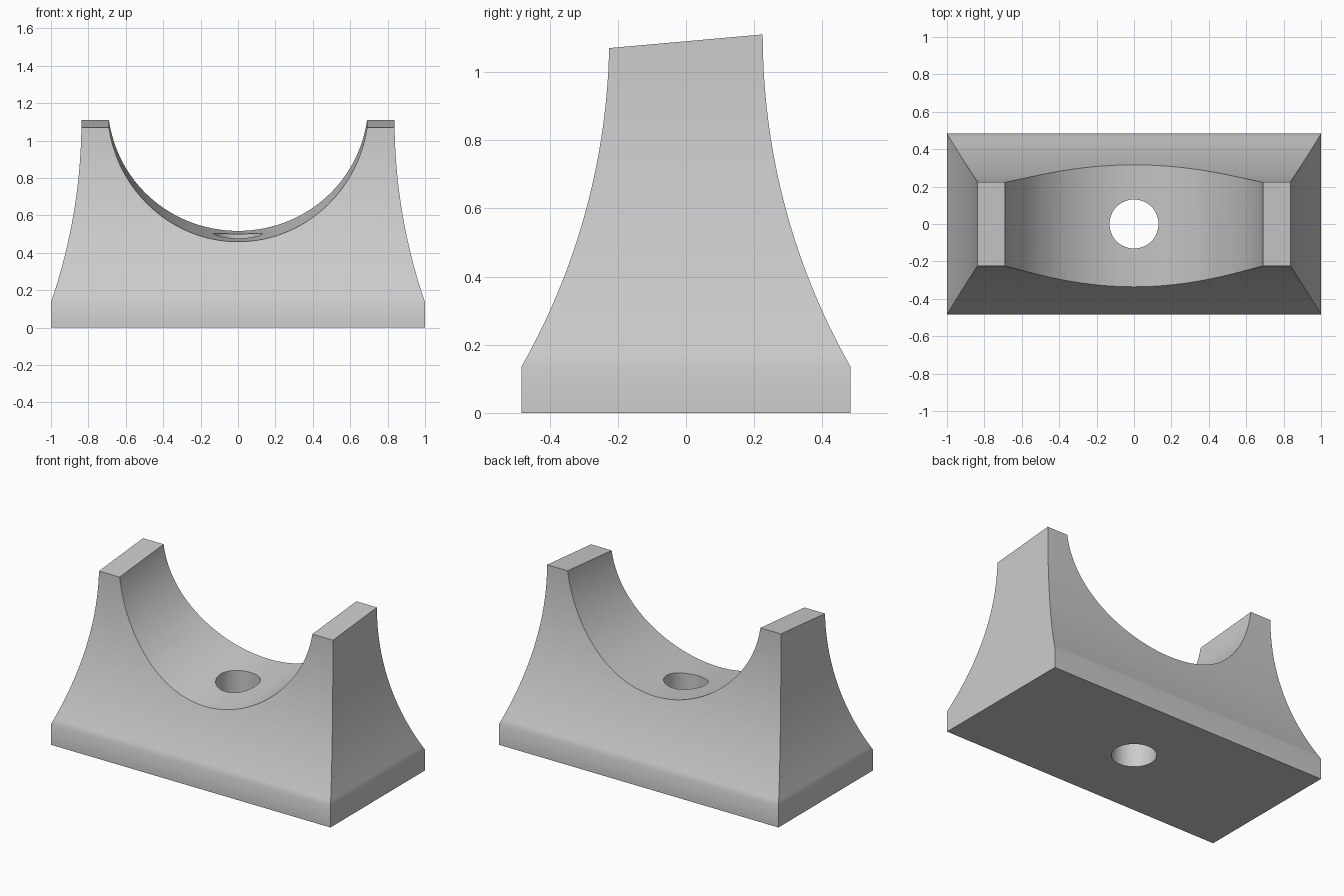
import bpy, bmesh, math
from mathutils import Vector, Matrix

if "Cube" in bpy.data.objects:
    bpy.data.objects.remove(bpy.data.objects["Cube"])

TILT = math.atan(0.04 / 0.45)      # slope of the cradle and of the top faces
BASE_Z, TOP_Z = 0.135, 1.11

grey = bpy.data.materials.new("plain grey")
grey.diffuse_color = (0.6, 0.6, 0.6, 1)
grey.use_nodes = True
grey.node_tree.nodes["Principled BSDF"].inputs["Base Color"].default_value = grey.diffuse_color


def make_object(name, bm):
    bmesh.ops.recalc_face_normals(bm, faces=bm.faces)
    mesh = bpy.data.meshes.new(name)
    bm.to_mesh(mesh)
    bm.free()
    mesh.materials.append(grey)
    obj = bpy.data.objects.new(name, mesh)
    bpy.context.collection.objects.link(obj)
    return obj


def half_size(z, low, high):
    """Concave arc from the base edge, becoming vertical at the top."""
    span, drop = TOP_Z - BASE_Z, low - high
    radius = (span ** 2 + drop ** 2) / (2 * drop)
    h = max(TOP_Z - z, 0)
    return high + radius - math.sqrt(radius ** 2 - h ** 2)


def cutter(name, radius, depth, matrix, sides):
    bm = bmesh.new()
    bmesh.ops.create_cone(bm, cap_ends=True, segments=sides, radius1=radius,
                          radius2=radius, depth=depth, matrix=matrix)
    obj = make_object(name, bm)
    obj.hide_render = True
    return obj


# Flared block: rectangular rings stacked along the concave profile
steps = 32
levels = [0] + [BASE_Z + (TOP_Z - BASE_Z) * i / steps for i in range(steps + 1)] + [1.2]
bm = bmesh.new()
rings = []
for z in levels:
    zz = max(z, BASE_Z)
    x, y = half_size(zz, 1.0, 0.837), half_size(zz, 0.483, 0.225)
    rings.append([bm.verts.new((sx * x, sy * y, z))
                  for sx, sy in ((-1, -1), (1, -1), (1, 1), (-1, 1))])
for a, b in zip(rings, rings[1:]):
    for i in range(4):
        j = (i + 1) % 4
        bm.faces.new((a[i], a[j], b[j], b[i]))
bm.faces.new(rings[0][::-1])
bm.faces.new(rings[-1])

# Sloping top
cut = bmesh.ops.bisect_plane(bm, geom=bm.verts[:] + bm.edges[:] + bm.faces[:],
                             plane_co=(0, 0, 1.09),
                             plane_no=Vector((0, -math.sin(TILT), math.cos(TILT))),
                             clear_outer=True)
bmesh.ops.holes_fill(bm, edges=[e for e in bm.edges if e.is_boundary], sides=0)
body = make_object("cradle_block", bm)

# Tilted round saddle and vertical bolt hole
radius = 0.697
saddle_matrix = (Matrix.Translation((0, 0, 0.489 + radius / math.cos(TILT)))
                 @ Matrix.Rotation(TILT + math.pi / 2, 4, 'X'))
cutters = [cutter("saddle_cutter", radius, 3, saddle_matrix, 128),
           cutter("hole_cutter", 0.131, 3, Matrix.Identity(4), 64)]
for c in cutters:
    mod = body.modifiers.new(c.name, 'BOOLEAN')
    mod.operation = 'DIFFERENCE'
    mod.solver = 'EXACT'
    mod.object = c

# Bake the cuts and discard the cutters
bpy.context.view_layer.update()
graph = bpy.context.evaluated_depsgraph_get()
baked = bpy.data.meshes.new_from_object(body.evaluated_get(graph))
body.modifiers.clear()
body.data = baked
for c in cutters:
    bpy.data.objects.remove(c)

# Smooth curves, crisp corners
bpy.ops.object.select_all(action='DESELECT')
body.select_set(True)
bpy.context.view_layer.objects.active = body
bpy.ops.object.shade_smooth_by_angle(angle=math.radians(35))
